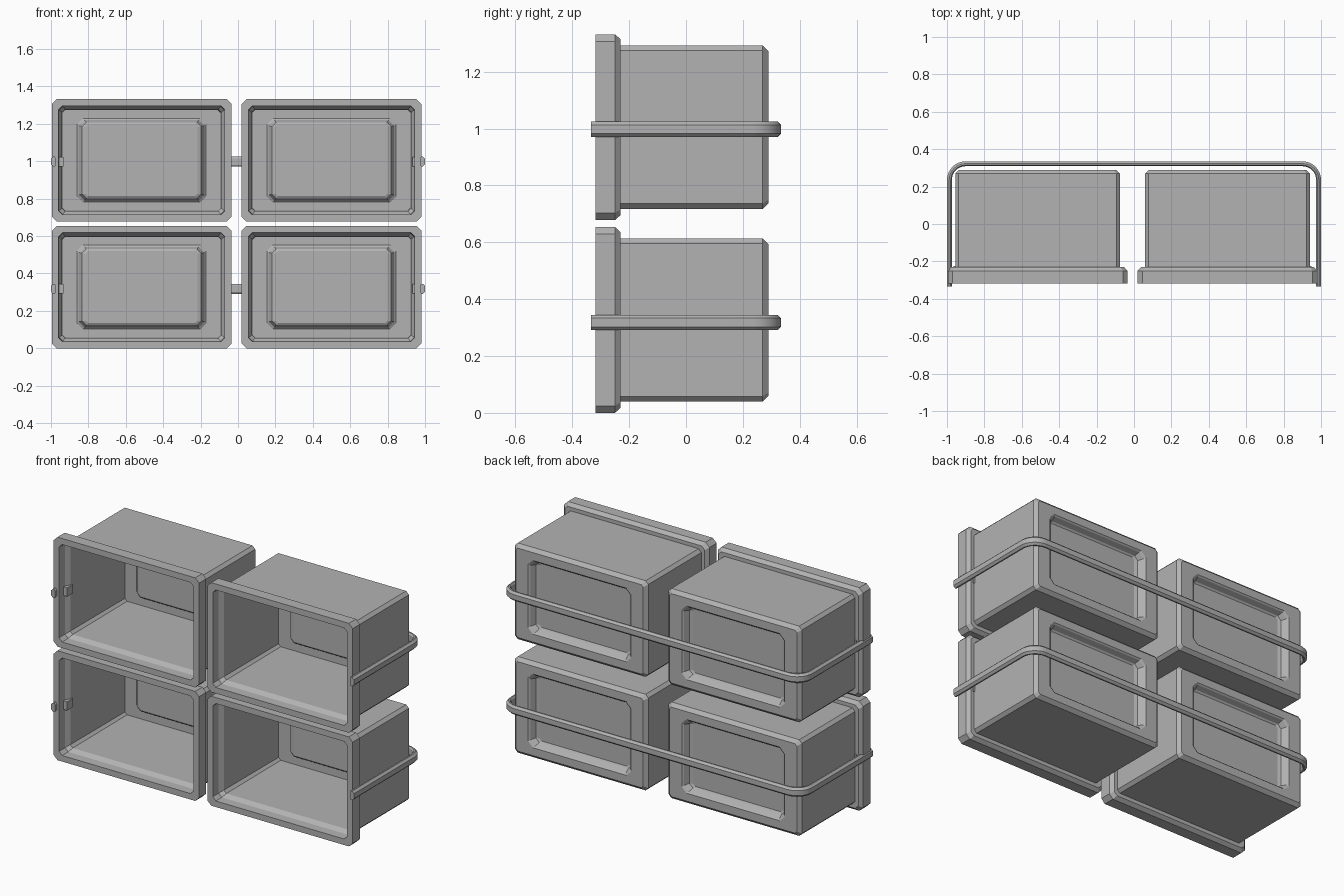
import bpy, bmesh, math

if "Cube" in bpy.data.objects:
    bpy.data.objects.remove(bpy.data.objects["Cube"])

grey = bpy.data.materials.new("neutral_grey")
grey.diffuse_color = (0.45, 0.45, 0.45, 1)
grey.use_nodes = True
grey.node_tree.nodes["Principled BSDF"].inputs["Base Color"].default_value = grey.diffuse_color


def make_object(name, bm):
    bmesh.ops.recalc_face_normals(bm, faces=bm.faces)
    mesh = bpy.data.meshes.new(name)
    bm.to_mesh(mesh)
    bm.free()
    mesh.materials.append(grey)
    ob = bpy.data.objects.new(name, mesh)
    bpy.context.collection.objects.link(ob)
    return ob


def skin(bm, rings):
    """Bridge successive closed rings and cap both ends."""
    rows = [[bm.verts.new(p) for p in r] for r in rings]
    n = len(rows[0])
    for a, b in zip(rows, rows[1:]):
        for i in range(n):
            j = (i + 1) % n
            bm.faces.new((a[i], a[j], b[j], b[i]))
    bm.faces.new(rows[0])
    bm.faces.new(rows[-1])


def chamfered_rect(cx, cz, y, hx, hz, c):
    pts = []
    for sx, sz in ((1, 1), (-1, 1), (-1, -1), (1, -1)):
        a = (cx + sx * (hx - c), y, cz + sz * hz)
        b = (cx + sx * hx, y, cz + sz * (hz - c))
        pts += [b, a] if sx * sz > 0 else [a, b]
    return pts


W, H = 0.48, 0.327      # half size of the bin rim


def bin_box(name, cx, cz):
    def m(y, margin, c):
        return (y, W - margin, H - margin, c)
    loops = [
        # recessed panel on the back
        (0.245, 0.295, 0.19, 0.012), (0.252, 0.315, 0.2, 0.022),
        (0.282, 0.33, 0.212, 0.03), (0.29, 0.34, 0.22, 0.03),
        # outer walls
        m(0.29, 0.06, 0.012), m(0.27, 0.04, 0.018), m(-0.23, 0.04, 0.018),
        # rim
        m(-0.23, 0.018, 0.02), m(-0.25, 0, 0.025), m(-0.318, 0, 0.025),
        m(-0.318, 0.036, 0.02), m(-0.265, 0.038, 0.02), m(-0.24, 0.055, 0.016),
        # cavity and raised back panel
        m(0.272, 0.058, 0.014),
        (0.272, 0.345, 0.224, 0.03), (0.264, 0.335, 0.215, 0.03),
        (0.236, 0.318, 0.203, 0.022), (0.229, 0.298, 0.192, 0.012),
    ]
    bm = bmesh.new()
    skin(bm, [chamfered_rect(cx, cz, *l) for l in loops])
    return make_object(name, bm)


def strap(name, cz):
    """U-shaped band wrapping the back and both sides."""
    R, X, Y = 0.1, 1.0, 0.335
    path = [(X, -0.335, 1, 0)]
    for sx in (1, -1):
        arc = []
        for k in range(9):
            t = math.radians(90 * k / 8)
            c, s = math.cos(t), math.sin(t)
            arc.append((sx * (X - R + R * c), Y - R + R * s, sx * c, s))
        path += arc if sx > 0 else arc[::-1]
    path.append((-X, -0.335, -1, 0))
    # section: inward offset and height
    section = [(0.026, -0.018), (0.02, -0.027), (0.012, -0.027), (0, -0.015),
               (0, 0.015), (0.012, 0.027), (0.02, 0.027), (0.026, 0.018)]
    bm = bmesh.new()
    skin(bm, [[(x - nx * d, y - ny * d, cz + h) for d, h in section]
              for x, y, nx, ny in path])
    ob = make_object(name, bm)
    bpy.ops.object.select_all(action='DESELECT')
    ob.select_set(True)
    bpy.context.view_layer.objects.active = ob
    bpy.ops.object.shade_smooth_by_angle(angle=math.radians(25))


def clip(name, x0, x1, cz):
    """Small strap anchor inside the rim."""
    bm = bmesh.new()
    skin(bm, [[(x, y, cz + h) for y, h in
               ((-0.28, -0.026), (-0.225, -0.026), (-0.225, 0.026), (-0.28, 0.026))]
              for x in (x0, x1)])
    make_object(name, bm)


for row, rim_z, strap_z in (("lower", 0.327, 0.318), ("upper", 1.005, 0.998)):
    bin_box(row + "_left_bin", -0.515, rim_z)
    bin_box(row + "_right_bin", 0.5, rim_z)
    strap(row + "_strap", strap_z)
    clip(row + "_left_clip", -0.965, -0.932, strap_z)
    clip(row + "_right_clip", 0.932, 0.95, strap_z)
